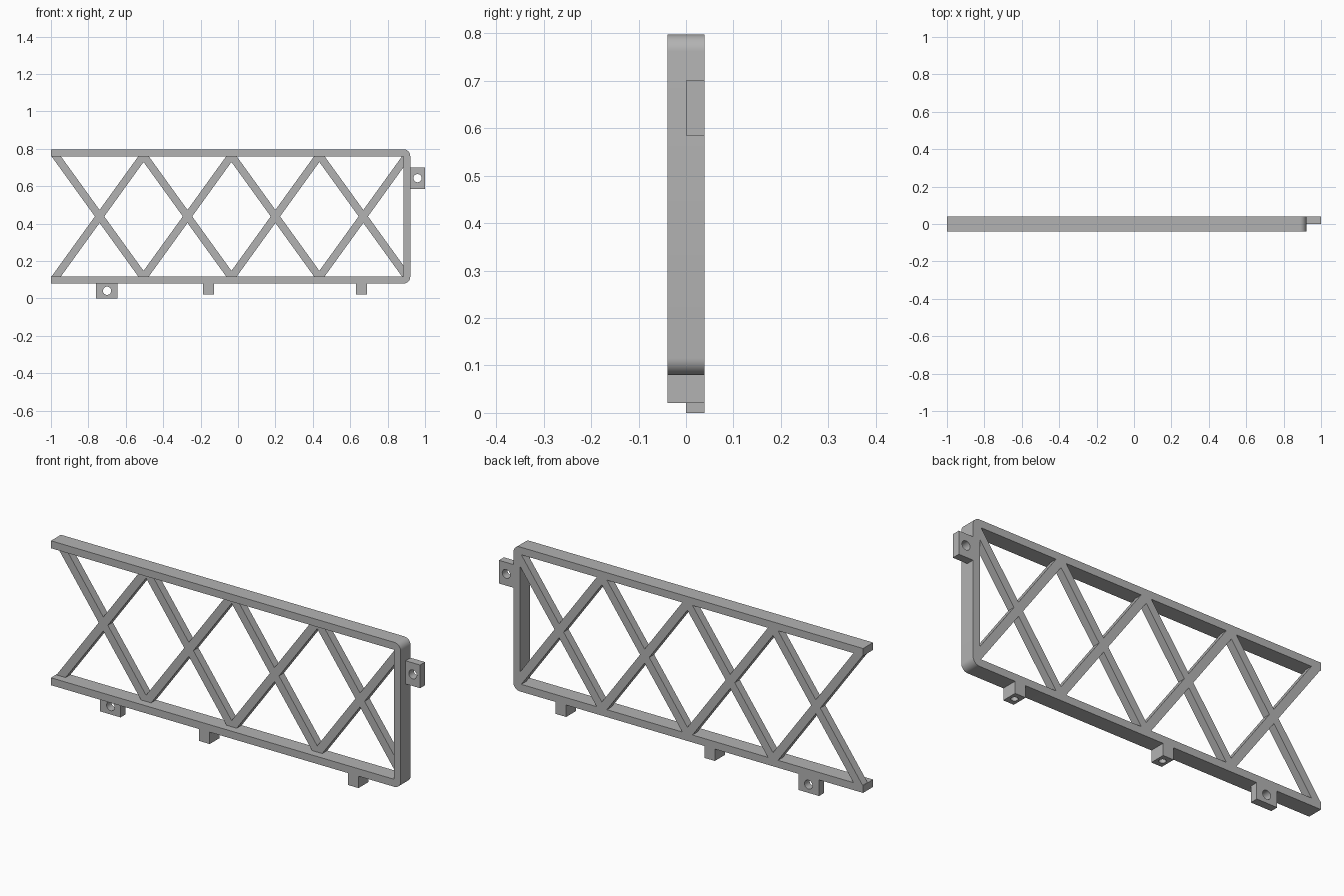
import bpy, bmesh, math
from mathutils import Matrix, Vector

cube = bpy.data.objects.get("Cube")
if cube:
    bpy.data.objects.remove(cube, do_unlink=True)

GREY = (0.45, 0.45, 0.45, 1)
grey = bpy.data.materials.new("plain grey")
grey.use_nodes = True
grey.diffuse_color = GREY
grey.node_tree.nodes["Principled BSDF"].inputs["Base Color"].default_value = GREY

FRONT, MID, BACK = -0.039, 0.0, 0.039
BASE, TOP, WALL = 0.08, 0.797, 0.037
LEFT, RIGHT = -1.0, 0.921


def finish(name, bm):
    bmesh.ops.recalc_face_normals(bm, faces=bm.faces)
    mesh = bpy.data.meshes.new(name)
    bm.to_mesh(mesh)
    bm.free()
    mesh.materials.append(grey)
    obj = bpy.data.objects.new(name, mesh)
    bpy.context.collection.objects.link(obj)
    return obj


def prism(name, outline, y0, y1):
    """Extrude an x-z outline from y0 to y1."""
    bm = bmesh.new()
    face = bm.faces.new([bm.verts.new((x, y0, z)) for x, z in outline])
    new = bmesh.ops.extrude_face_region(bm, geom=[face])["geom"]
    verts = [v for v in new if isinstance(v, bmesh.types.BMVert)]
    bmesh.ops.translate(bm, verts=verts, vec=(0, y1 - y0, 0))
    return finish(name, bm)


def box(name, x0, x1, z0, z1, y0, y1):
    return prism(name, [(x0, z0), (x1, z0), (x1, z1), (x0, z1)], y0, y1)


def cylinder(name, centre, radius, depth, axis):
    bm = bmesh.new()
    turn = Matrix.Rotation(math.pi / 2, 4, "X") if axis == "y" else Matrix()
    bmesh.ops.create_cone(bm, cap_ends=True, segments=32, radius1=radius, radius2=radius,
                          depth=depth, matrix=Matrix.Translation(Vector(centre)) @ turn)
    return finish(name, bm)


def select(obj):
    bpy.ops.object.select_all(action="DESELECT")
    obj.select_set(True)
    bpy.context.view_layer.objects.active = obj


def combine(obj, other, operation):
    """Apply a boolean and discard the second object."""
    mod = obj.modifiers.new("combine", "BOOLEAN")
    mod.operation, mod.object, mod.solver = operation, other, "EXACT"
    select(obj)
    bpy.ops.object.modifier_apply(modifier=mod.name)
    bpy.data.objects.remove(other, do_unlink=True)


def smooth(obj):
    select(obj)
    bpy.ops.object.shade_smooth_by_angle(angle=math.radians(30))


# Three-sided frame, open on one end, with rounded outer corners
def corner(z, start, r=0.035, steps=8):
    angles = [math.radians(start + 90 * i / steps) for i in range(steps + 1)]
    return [(RIGHT - r + r * math.cos(a), z + r * math.sin(a)) for a in angles]


outline = [(LEFT, BASE)] + corner(BASE + 0.035, -90) + corner(TOP - 0.035, 0)
outline += [(LEFT, TOP), (LEFT, TOP - WALL), (RIGHT - WALL, TOP - WALL),
            (RIGHT - WALL, BASE + WALL), (LEFT, BASE + WALL)]
smooth(prism("frame", outline, FRONT, BACK))

# Crossed lattice in the back half of the frame
PITCH, HALF = 0.47, 0.025
low, high = BASE + WALL - 0.004, TOP - WALL + 0.004
lattice = None
for i in range(4):
    a = LEFT + HALF + i * PITCH
    for start, end in ((a, a + PITCH), (a + PITCH, a)):
        bar = prism("lattice", [(start - HALF, low), (start + HALF, low),
                                (end + HALF, high), (end - HALF, high)], MID, BACK)
        if lattice:
            combine(lattice, bar, "UNION")
        else:
            lattice = bar
# Trim the ends that would reach through the outside of the end post
combine(lattice, box("trim", RIGHT - 0.01, RIGHT + 0.2, 0, 1, -0.1, 0.1), "DIFFERENCE")

# Mounting tabs with through holes
for name, x0, x1, z0, z1, hx, hz in (
        ("side_tab", RIGHT - 0.005, 1.0, 0.585, 0.70, 0.96, 0.643),
        ("bottom_tab", -0.758, -0.645, 0.0, BASE + 0.005, -0.70, 0.041)):
    tab = box(name, x0, x1, z0, z1, MID, BACK)
    combine(tab, cylinder("hole", (hx, 0, hz), 0.022, 0.2, "y"), "DIFFERENCE")
    smooth(tab)

# Full-depth pegs with blind holes in the underside
for name, x in (("middle_peg", -0.157), ("end_peg", 0.66)):
    peg = box(name, x - 0.029, x + 0.029, 0.021, BASE + 0.005, FRONT, BACK)
    combine(peg, cylinder("hole", (x, 0, 0.02), 0.016, 0.08, "z"), "DIFFERENCE")
    smooth(peg)
